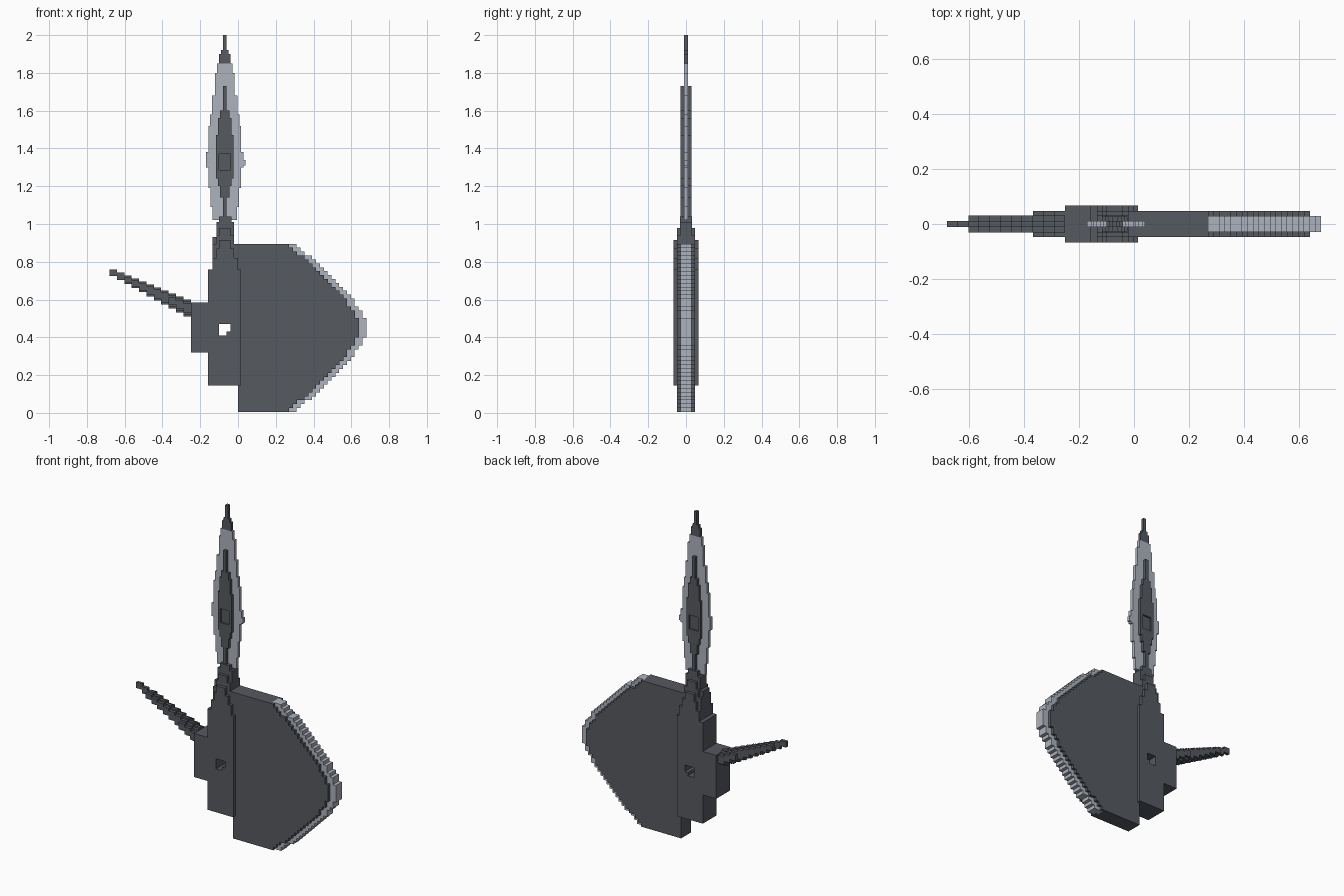
import bpy
import bmesh

old = bpy.data.objects.get("Cube")
if old:
    bpy.data.objects.remove(old, do_unlink=True)


def material(name, rgb):
    mat = bpy.data.materials.new(name)
    mat.use_nodes = True
    mat.diffuse_color = (*rgb, 1)
    mat.node_tree.nodes["Principled BSDF"].inputs["Base Color"].default_value = (*rgb, 1)
    return mat


DARK = material("dark_iron", (0.093, 0.1, 0.117))
STEEL = material("pale_steel", (0.42, 0.45, 0.51))
VOXEL = 0.0205
AXIS = -0.07  # centre line of the shaft and spear


def stepped(name, start, steps, depth, mat, sideways=False):
    """Stepped slab; each step is (end, low, high), stacked up z or along x."""
    near, far = [], []
    for end, low, high in steps:
        near += [(low, start), (low, end)]
        far += [(high, start), (high, end)]
        start = end
    outline = []
    for a, b in far + near[::-1]:
        point = (b, -depth, a) if sideways else (a, -depth, b)
        if not outline or point != outline[-1]:
            outline.append(point)
    bm = bmesh.new()
    face = bm.faces.new([bm.verts.new(p) for p in outline])
    side = bmesh.ops.extrude_face_region(bm, geom=[face])
    moved = [v for v in side["geom"] if isinstance(v, bmesh.types.BMVert)]
    bmesh.ops.translate(bm, verts=moved, vec=(0, 2 * depth, 0))
    bmesh.ops.recalc_face_normals(bm, faces=bm.faces)
    mesh = bpy.data.meshes.new(name)
    bm.to_mesh(mesh)
    bm.free()
    mesh.materials.append(mat)
    obj = bpy.data.objects.new(name, mesh)
    bpy.context.collection.objects.link(obj)
    return obj


def centred(rows):
    """Turn (top, half width) rows into steps about the shaft axis."""
    return [(top, AXIS - half, AXIS + half) for top, half in rows]


def cut(target, cutter):
    cutter.hide_render = True
    mod = target.modifiers.new("cut", "BOOLEAN")
    mod.operation = "DIFFERENCE"
    mod.solver = "EXACT"
    mod.object = cutter
    bpy.context.view_layer.objects.active = target
    bpy.ops.object.modifier_apply(modifier=mod.name)
    bpy.data.objects.remove(cutter, do_unlink=True)


# Axe blade: dark cheeks around a wider steel cutting edge
def blade_steps(reach, back):
    half, rows, steps = 0.445, 43, []
    for i in range(rows):
        z = 0.005 + 2 * half * (i + 0.5) / rows
        curve = 1 - (abs(z - 0.45) / half) ** 1.58
        x = 0.25 + reach + round(0.39 * curve / VOXEL) * VOXEL
        steps.append((0.005 + 2 * half * (i + 1) / rows, back, x))
    return steps


stepped("blade_cheeks", 0.005, blade_steps(0, 0), 0.047, DARK)
stepped("blade_edge", 0.005, blade_steps(0.04, 0.25), 0.029, STEEL)

# Socket block with its notched through hole
socket = stepped("socket", 0.145, [(0.32, -0.16, 0.015), (0.585, -0.25, 0.015),
                                   (0.76, -0.16, 0.015)], 0.067, DARK)
cut(socket, stepped("hole_cutter", 0.41, [(0.43, -0.1, -0.06), (0.47, -0.1, -0.04)],
                    0.2, DARK))

# Neck: three nested stepped layers
stepped("neck_outer", 0.76, [(0.82, -0.135, 0), (0.87, -0.115, -0.02),
                             (0.915, -0.1, -0.04)], 0.067, DARK)
stepped("neck_middle", 0.76, [(0.895, -0.135, 0), (0.94, -0.115, -0.02),
                              (0.98, -0.1, -0.04)], 0.048, DARK)
stepped("neck_inner", 0.76, [(0.87, -0.135, 0), (0.93, -0.135, -0.02),
                             (1.01, -0.115, -0.02), (1.04, -0.1, -0.035)], 0.031, DARK)

# Spear head, its tip and the raised spine
stepped("spear_head", 1.02, centred([
    (1.09, 0.066), (1.19, 0.076), (1.3, 0.087), (1.38, 0.1), (1.52, 0.087),
    (1.58, 0.077), (1.68, 0.068), (1.8, 0.052), (1.85, 0.04)]), 0.01, STEEL)
stepped("spear_barb", 1.31, [(1.34, 0.02, 0.04)], 0.01, STEEL)
stepped("spear_tip", 1.85, centred([(1.9, 0.03), (1.92, 0.02), (2.0, 0.009)]), 0.01, DARK)
spine = stepped("spear_spine", 1.02, centred([
    (1.14, 0.01), (1.2, 0.025), (1.24, 0.036), (1.47, 0.046), (1.56, 0.036),
    (1.6, 0.025), (1.73, 0.01)]), 0.028, DARK)
for side in (-1, 1):
    pocket = stepped("pocket_cutter", 1.285, centred([(1.37, 0.03)]), 0.015, DARK)
    pocket.location.y = side * 0.033
    bpy.context.view_layer.update()
    cut(spine, pocket)


# Rear spike: a stepped taper, thicker towards the socket
def spike_steps(first, last, trim):
    steps, count = [], 11
    for i in range(first, last):
        t = i / (count - 1)
        low = 0.725 - 0.215 * t
        high = 0.76 - 0.16 * t
        steps.append((-0.68 + 0.43 * (i + 1) / count, low + trim, high - trim))
    return steps


stepped("spike_core", -0.68, spike_steps(0, 11, 0), 0.01, DARK, True)
stepped("spike_body", -0.68 + 0.43 * 2 / 11, spike_steps(2, 11, 0.008), 0.03, DARK, True)
stepped("spike_root", -0.68 + 0.43 * 8 / 11, spike_steps(8, 11, 0.02), 0.048, DARK, True)
